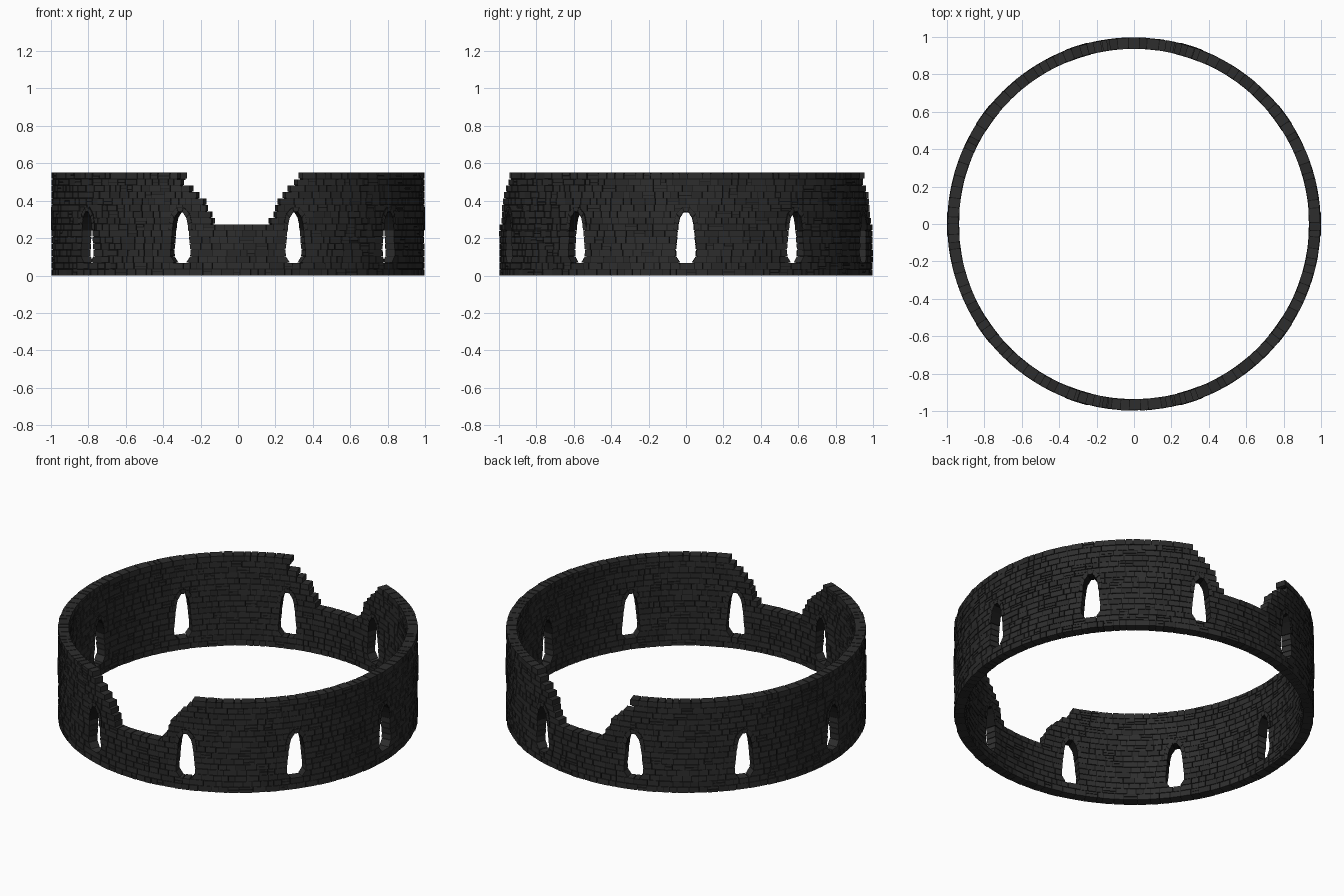
import bpy, bmesh, math, random

if "Cube" in bpy.data.objects:
    bpy.data.objects.remove(bpy.data.objects["Cube"])
random.seed(7)

COURSES, HEIGHT = 16, 0.55
H = HEIGHT / COURSES
R_IN, R_OUT = 0.936, 0.9985
RM = 0.967            # mid radius, turns widths into angles
GAP = 0.0024          # half joint width


def material(name, v):
    m = bpy.data.materials.new(name)
    m.diffuse_color = (v, v, v, 1)
    m.use_nodes = True
    m.node_tree.nodes["Principled BSDF"].inputs["Base Color"].default_value = m.diffuse_color
    return m


stone_mat = material("dark stone", 0.027)
worn_mat = material("worn stone", 0.022)
mortar_mat = material("black mortar", 0.008)


def block(bm, quad, r0, r1, mat=0):
    """Six-sided stone from four (angle, z) corners and two radii."""
    ring = lambda r: [bm.verts.new((r * math.cos(a), r * math.sin(a), z)) for a, z in quad]
    i, o = ring(r0), ring(r1)
    faces = [o, i[::-1]] + [[i[k], i[(k + 1) % 4], o[(k + 1) % 4], o[k]] for k in range(4)]
    for f in faces:
        bm.faces.new(f).material_index = mat


def finish(bm, name, mats):
    me = bpy.data.meshes.new(name)
    bm.to_mesh(me)
    bm.free()
    for m in mats:
        me.materials.append(m)
    bpy.context.collection.objects.link(bpy.data.objects.new(name, me))


# Half widths of a window at the course lines 2..10
WINDOW = [0.032, 0.053, 0.054, 0.050, 0.047, 0.045, 0.042, 0.034, 0.012]
# Breach edges, courses 8..15, as x positions left and right
LEFT = [0.13, 0.145, 0.16, 0.178, 0.215, 0.25, 0.305, 0.315]
RIGHT = [0.17, 0.20, 0.207, 0.22, 0.245, 0.28, 0.318, 0.345]


def openings(c):
    """Openings in one course: (bottom start, top start, bottom end, top end)."""
    res = []
    if 2 <= c < 10:
        b, t = WINDOW[c - 2] / RM, WINDOW[c - 1] / RM
        for k in range(10):
            a = math.radians(-180 + 36 * k)
            res.append((a - b, a - t, a + b, a + t))
    if c >= 8:
        for mid, s in ((-math.pi / 2, 1), (math.pi / 2, -1)):
            lo, hi = LEFT[c - 8], RIGHT[c - 8]
            if s < 0:
                lo, hi = hi, lo
                if c == 15:
                    hi = 0.285      # overhanging stone at the back breach
            lo = mid - math.asin(lo + random.uniform(0, 0.012))
            hi = mid + math.asin(hi + random.uniform(0, 0.012))
            res.append((lo, lo, hi, hi))
    return sorted(res)


stones, core = bmesh.new(), bmesh.new()


def lay(al, al1, ar, ar1, z0, z1, free_l, free_r):
    """One stone with its recessed mortar."""
    gl, gr = (0 if free_l else GAP), (0 if free_r else GAP)
    q = [(al + gl, z0 + (GAP * 0.8 if z0 > 0 else 0)), (ar - gr, z0 + (GAP * 0.8 if z0 > 0 else 0)),
         (ar1 - gr, z1 - GAP * 0.5), (al1 + gl, z1 - GAP * 0.5)]
    if z1 > HEIGHT - 0.001:
        q[2], q[3] = (q[2][0], HEIGHT), (q[3][0], HEIGHT)
    block(stones, q, R_IN + random.uniform(0, 0.003), R_OUT - random.uniform(0, 0.004),
          int(random.random() < 0.3))
    ml, mr = (0.006 if free_l else 0), (0.006 if free_r else 0)
    zb, zt = max(z0 - 0.006, 0.001), z1 - 0.006
    block(core, [(al + ml, zb), (ar - mr, zb), (ar1 - mr, zt), (al1 + ml, zt)], 0.942, 0.9915)


# Wall: fill every stretch between openings with stones of uneven length
for c in range(COURSES):
    z0, z1 = c * H, (c + 1) * H
    ops = openings(c)
    if ops:
        spans = []
        for k, o in enumerate(ops):
            n = ops[(k + 1) % len(ops)]
            turn = 2 * math.pi if k == len(ops) - 1 else 0
            spans.append((o[2], o[3], n[0] + turn, n[1] + turn))
    else:
        s = random.uniform(0, 1)
        spans = [(s, s, s + 2 * math.pi, s + 2 * math.pi)]
    for l0, l1, r0, r1 in spans:
        n = max(1, round((r0 - l0) / 0.056))
        w = [random.uniform(0.55, 1.45) for _ in range(n)]
        cuts, acc = [], 0
        for x in w[:-1]:
            acc += x / sum(w)
            cuts.append(max(l0, l1) + (min(r0, r1) - max(l0, l1)) * acc)
        lo, hi = [l0] + cuts + [r0], [l1] + cuts + [r1]
        for k in range(n):
            fl, fr = bool(ops) and k == 0, bool(ops) and k == n - 1
            a = (lo[k], hi[k], lo[k + 1], hi[k + 1])
            if 0 < k < n - 1 and random.random() < 0.13:   # two thin stones
                zm = z0 + H * random.uniform(0.4, 0.6)
                lay(*a, z0, zm, False, False)
                lay(*a, zm, z1, False, False)
            else:
                lay(*a, z0, z1, fl, fr)

finish(stones, "wall_stones", [stone_mat, worn_mat])
finish(core, "mortar_core", [mortar_mat])

# Pointed window arches: wedge stones around each window head
arches = bmesh.new()
inner = [(0.043, 0.241), (0.040, 0.275), (0.032, 0.309), (0.011, 0.341)]
outer = [(0.064, 0.243), (0.062, 0.284), (0.051, 0.330), (0.018, 0.367)]
wedges = [[(-0.011, 0.341), (0.011, 0.341), (0.018, 0.367), (-0.018, 0.367)]]
for k in range(3):
    right = [inner[k], outer[k], outer[k + 1], inner[k + 1]]
    wedges += [right, [(-x, z) for x, z in right[::-1]]]
for k in range(10):
    a = math.radians(36 * k)
    for wd in wedges:
        cx, cz = sum(p[0] for p in wd) / 4, sum(p[1] for p in wd) / 4
        for scale, r0, r1, mat in ((1.0, 0.936, 0.9990, 1), (0.84, 0.9345, 1.0003, 0)):
            q = [(a + (cx + (x - cx) * scale) / RM, cz + (z - cz) * scale) for x, z in wd]
            block(arches, q, r0, r1, mat)
finish(arches, "window_arches", [stone_mat, mortar_mat])
